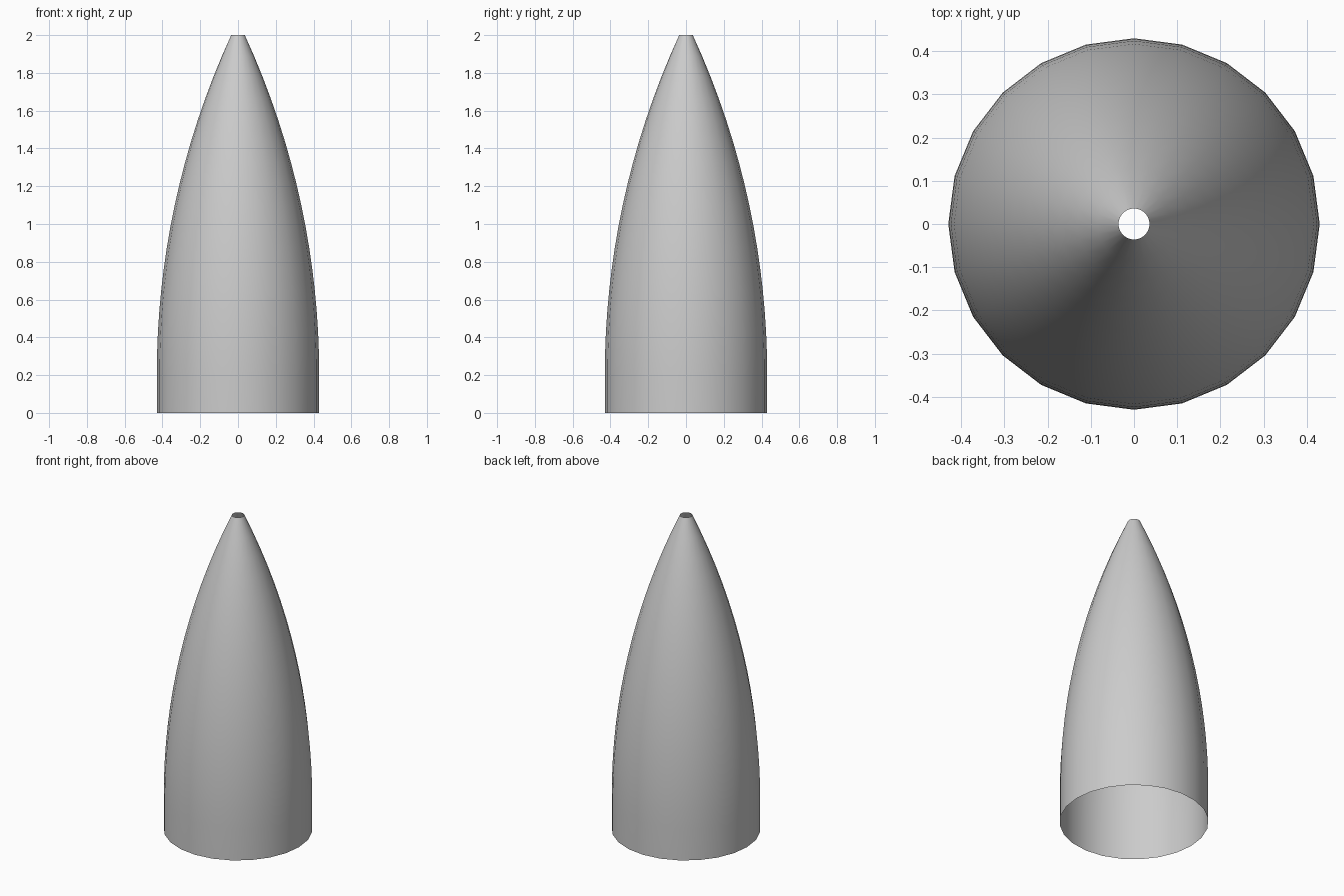
import bpy, bmesh, math

if "Cube" in bpy.data.objects:
    bpy.data.objects.remove(bpy.data.objects["Cube"])

SIDES = 24
BASE_R, TIP_R = 0.43, 0.036
COLLAR, HEIGHT = 0.2, 2.0
STEPS = 16

# Profile: short straight collar, then a circular arc tangent to it up to the open tip
drop, rise = BASE_R - TIP_R, HEIGHT - COLLAR
arc_r = (rise ** 2 + drop ** 2) / (2 * drop)
profile = [(BASE_R, 0.0)]
for i in range(STEPS + 1):
    d = rise * i / STEPS
    profile.append((BASE_R - arc_r + math.sqrt(arc_r ** 2 - d ** 2), COLLAR + d))

# Revolve the profile into an open shell
bm = bmesh.new()
rings = [[bm.verts.new((r * math.cos(math.tau * k / SIDES),
                        r * math.sin(math.tau * k / SIDES), z))
          for k in range(SIDES)] for r, z in profile]
for low, high in zip(rings, rings[1:]):
    for k in range(SIDES):
        n = (k + 1) % SIDES
        bm.faces.new((low[k], low[n], high[n], high[k])).smooth = True

mesh = bpy.data.meshes.new("nose_cone")
bm.to_mesh(mesh)
bm.free()
bpy.context.collection.objects.link(bpy.data.objects.new("nose_cone", mesh))
